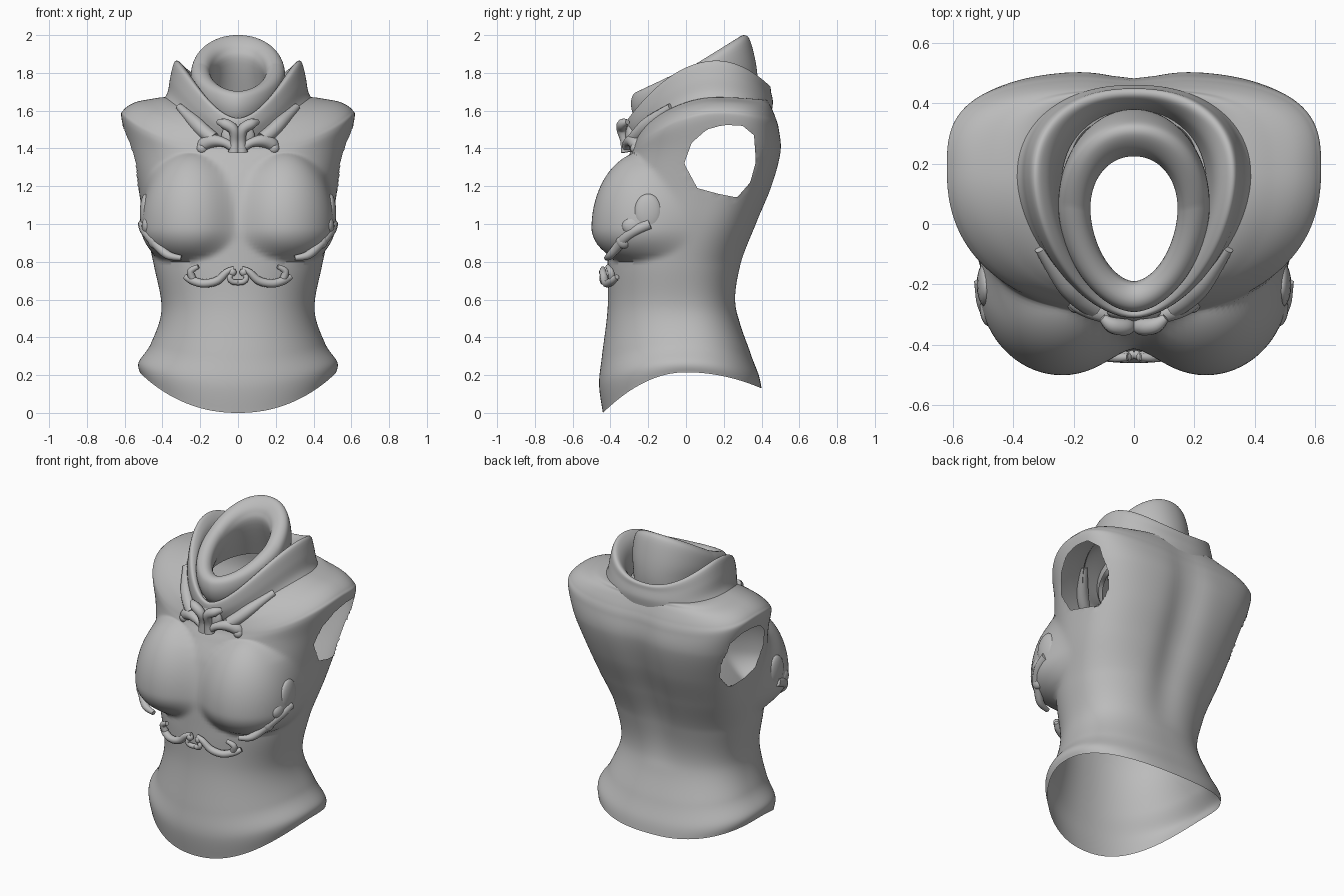
import bpy, bmesh, math
from mathutils import Vector

if "Cube" in bpy.data.objects:
    bpy.data.objects.remove(bpy.data.objects["Cube"])

SEG = 160
grey = bpy.data.materials.new("armour grey")
grey.diffuse_color = (0.5, 0.5, 0.5, 1)
grey.use_nodes = True
grey.node_tree.nodes["Principled BSDF"].inputs["Base Color"].default_value = grey.diffuse_color


def spline(keys, steps):
    """Smoothly interpolate a list of equal-length tuples."""
    rows = []
    for i in range(len(keys) - 1):
        p = [keys[max(0, min(len(keys) - 1, i + k))] for k in (-1, 0, 1, 2)]
        for s in range(steps):
            t = s / steps
            rows.append([b + 0.5 * t * (c - a + t * (2*a - 5*b + 4*c - d + t * (3*(b - c) + d - a)))
                         for a, b, c, d in zip(*p)])
    return rows + [list(keys[-1])]


def finish(name, bm, angle=50):
    me = bpy.data.meshes.new(name)
    bm.to_mesh(me)
    bm.free()
    ob = bpy.data.objects.new(name, me)
    bpy.context.collection.objects.link(ob)
    me.materials.append(grey)
    bpy.ops.object.select_all(action='DESELECT')
    ob.select_set(True)
    bpy.context.view_layer.objects.active = ob
    bpy.ops.object.shade_smooth_by_angle(angle=math.radians(angle))
    return ob


def loft(keys, steps, nf, nb, power, shape=None, square=0):
    """Rings of (half width, front y, back y, front z, side z, back z, centre y)."""
    bm = bmesh.new()
    rings = []
    for w, yf, yb, zf, zs, zb, cy in spline(keys, steps):
        ring = []
        up = square * min(1, max(0, (zs - 0.8) / 0.6))
        for i in range(SEG):
            a = 2 * math.pi * i / SEG
            c, s = math.cos(a), math.sin(a)
            n = nf + 0.25 * up if s < 0 else nb + up
            x = w * math.copysign(abs(c) ** (2 / n), c)
            k = abs(s) ** (2 / n)
            y = cy + (yf - cy if s < 0 else yb - cy) * k
            z = zs + ((zf if s < 0 else zb) - zs) * k ** power
            co = Vector((x, y, z))
            ring.append(bm.verts.new(shape(co, cy) if shape else co))
        rings.append(ring)
    for r, q in zip(rings, rings[1:]):
        for i in range(SEG):
            j = (i + 1) % SEG
            bm.faces.new((r[i], r[j], q[j], q[i]))
    return bm


def chest(co, cy):
    """Push the front out to two rounded chest forms and groove the spine."""
    x, y, z = co
    if y > cy:
        fade = max(0, 1 - ((z - 1.1) / 0.6) ** 2)
        co.y -= 0.035 * fade * math.exp(-(x / 0.11) ** 2)
        return co
    q = 1 - ((z - 0.98) / (0.2 if z < 0.98 else 0.41)) ** 2
    if q <= 0:
        return co
    rx, ry = 0.275 * math.sqrt(q), 0.3 * math.sqrt(q)
    d = Vector((x, y - cy))
    t = d.length
    d.normalize()
    ox, oy = -math.copysign(0.238, x), cy + 0.2
    A = (d.x / rx) ** 2 + (d.y / ry) ** 2
    B = ox * d.x / rx ** 2 + oy * d.y / ry ** 2
    C = (ox / rx) ** 2 + (oy / ry) ** 2 - 1
    D = B * B - A * C
    if D > 0:
        u = (-B + math.sqrt(D)) / A
        k = 0.07 * min(1, q * 2)
        h = max(k - abs(u - t), 0) / k
        t = max(u, t) + h * h * k / 4
    return Vector((d.x * t, cy + d.y * t, z))


# Torso shell from the hip hem to the neck root
torso = loft([
    (.52, -.44, .40, 0, .215, .13, 0),
    (.525, -.46, .385, .15, .27, .20, 0),
    (.46, -.445, .34, .30, .37, .32, 0),
    (.405, -.415, .27, .55, .55, .55, -.03),
    (.445, -.415, .30, .78, .78, .78, -.02),
    (.495, -.41, .38, 1.0, 1.0, 1.0, .05),
    (.53, -.375, .46, 1.2, 1.2, 1.2, .11),
    (.575, -.32, .505, 1.33, 1.39, 1.38, .16),
    (.617, -.295, .495, 1.38, 1.56, 1.50, .18),
    (.605, -.285, .478, 1.41, 1.605, 1.56, .18),
    (.55, -.275, .46, 1.44, 1.642, 1.605, .18),
    (.47, -.265, .445, 1.47, 1.66, 1.635, .17),
    (.36, -.25, .43, 1.50, 1.67, 1.655, .16),
    (.22, -.21, .35, 1.51, 1.63, 1.63, .08)], 12, 2.15, 2.4, 2, chest, 0.7)

# Arm openings: remove the faces inside the outline and fit the rim to it
HC = (.19, 1.34)
outline = [(-.01, 1.32), (.03, 1.43), (.11, 1.5), (.2, 1.525), (.3, 1.52), (.36, 1.47),
           (.37, 1.33), (.34, 1.22), (.27, 1.14), (.17, 1.16), (.06, 1.19)]


def reach(y, z):
    """Ratio of the outline radius to the point radius about the hole centre."""
    py, pz = y - HC[0], z - HC[1]
    for i in range(len(outline)):
        (ay, az), (by, bz) = outline[i - 1], outline[i]
        ay, az, by, bz = ay - HC[0], az - HC[1], by - HC[0], bz - HC[1]
        ca, cb = ay * pz - az * py, by * pz - bz * py
        if ca <= 0 <= cb or cb <= 0 <= ca:
            den = ca - cb
            if abs(den) > 1e-9:
                f = ca / den
                hy, hz = ay + f * (by - ay), az + f * (bz - az)
                if hy * py + hz * pz > 0:
                    return math.hypot(hy, hz) / max(1e-6, math.hypot(py, pz))
    return 0


def in_hole(f):
    c = f.calc_center_median()
    return abs(c.x) > .33 and 1.1 < c.z < 1.56 and reach(c.y, c.z) > 1


bmesh.ops.delete(torso, geom=[f for f in torso.faces if in_hole(f)], context='FACES')
for v in torso.verts:
    if v.is_boundary and abs(v.co.x) > .33 and 1.08 < v.co.z < 1.58:
        k = reach(v.co.y, v.co.z)
        if 0.6 < k < 1.6:
            v.co.y = HC[0] + (v.co.y - HC[0]) * k
            v.co.z = HC[1] + (v.co.z - HC[1]) * k
finish("torso_shell", torso)

# Flared outer collar
finish("outer_collar", loft([
    (.40, -.275, .455, 1.43, 1.65, 1.60, .16),
    (.372, -.295, .46, 1.46, 1.70, 1.65, .16),
    (.358, -.31, .45, 1.50, 1.78, 1.70, .16),
    (.335, -.31, .445, 1.55, 1.86, 1.73, .16),
    (.30, -.295, .42, 1.56, 1.85, 1.73, .16),
    (.265, -.275, .39, 1.54, 1.79, 1.68, .14),
    (.24, -.25, .37, 1.48, 1.65, 1.62, .12)], 5, 1.8, 2.25, 2))

# Tilted inner neck ring with a thick rolled rim
finish("neck_ring", loft([
    (.23, -.22, .37, 1.50, 1.60, 1.62, .06),
    (.235, -.27, .38, 1.56, 1.68, 1.74, .06),
    (.25, -.29, .37, 1.62, 1.76, 1.85, .06),
    (.243, -.285, .34, 1.675, 1.82, 1.97, .06),
    (.21, -.26, .31, 1.70, 1.85, 2.0, .06),
    (.17, -.225, .27, 1.70, 1.84, 1.98, .05),
    (.147, -.195, .235, 1.675, 1.80, 1.93, .05),
    (.15, -.19, .23, 1.60, 1.72, 1.85, .05),
    (.20, -.21, .32, 1.50, 1.60, 1.62, .05)], 5, 1.8, 2.1, 1))


def tube(bm, pts, sides=10):
    """Tapered tube along (x, y, z, radius) points."""
    rows = spline(pts, 6)
    rings = []
    for i, (x, y, z, r) in enumerate(rows):
        a, b = rows[max(0, i - 1)], rows[min(len(rows) - 1, i + 1)]
        t = (Vector(b[:3]) - Vector(a[:3])).normalized()
        u = t.cross(Vector((0, 1, 0.05))).normalized()
        v = t.cross(u)
        rings.append([bm.verts.new(Vector((x, y, z)) + r * (u * math.cos(k) + v * math.sin(k)))
                      for k in (2 * math.pi * j / sides for j in range(sides))])
    for p, q in zip(rings, rings[1:]):
        for j in range(sides):
            m = (j + 1) % sides
            bm.faces.new((p[j], p[m], q[m], q[j]))
    bm.faces.new(rings[0])
    bm.faces.new(rings[-1])


def blob(bm, centre, radii):
    got = bmesh.ops.create_uvsphere(bm, u_segments=20, v_segments=12, radius=1)
    for v in got['verts']:
        v.co = Vector(centre) + Vector([a * b for a, b in zip(v.co, radii)])


def ornament(name, tubes, blobs=()):
    """Build scrollwork on the right and mirror it to the left."""
    bm = bmesh.new()
    for t in tubes:
        tube(bm, t)
    for b in blobs:
        blob(bm, *b)
    dup = bmesh.ops.duplicate(bm, geom=bm.verts[:] + bm.edges[:] + bm.faces[:])
    for g in dup['geom']:
        if isinstance(g, bmesh.types.BMVert):
            g.co.x *= -1
    bmesh.ops.recalc_face_normals(bm, faces=bm.faces[:])
    finish(name, bm)


# Clasp on the throat: stem, arms, curled ends and wings along the collar
ornament("throat_clasp", [
    [(.02, -.315, 1.38, .032), (.018, -.325, 1.44, .024), (.025, -.34, 1.50, .028),
     (.07, -.335, 1.53, .028), (.105, -.31, 1.54, .014)],
    [(.02, -.315, 1.40, .025), (.07, -.31, 1.43, .024), (.13, -.285, 1.44, .034),
     (.18, -.26, 1.42, .036), (.20, -.26, 1.385, .022)],
    [(.13, -.275, 1.45, .036), (.18, -.24, 1.49, .038), (.23, -.19, 1.54, .036), (.31, -.08, 1.62, .02)]],
    [((.19, -.265, 1.40), (.03, .03, .03)), ((0, -.29, 1.46), (.09, .035, .08))])

# Scroll under the chest
ornament("chest_scroll", [
    [(.025, -.44, .74, .012), (.045, -.445, .715, .014), (.03, -.44, .695, .015), (.0, -.43, .69, .015)],
    [(.02, -.44, .765, .012), (.06, -.44, .745, .018), (.11, -.43, .70, .022), (.18, -.415, .685, .022),
     (.24, -.39, .70, .022), (.28, -.365, .72, .014)],
    [(.24, -.39, .71, .02), (.25, -.40, .75, .018), (.21, -.415, .775, .012)]],
    [((.03, -.44, .745), (.022, .02, .022))])

# Leaf trim on the outer side of the chest
ornament("side_leaf", [
    [(.30, -.42, .82, .014), (.37, -.40, .835, .022), (.42, -.36, .88, .026), (.46, -.32, .93, .03),
     (.49, -.26, .97, .03), (.50, -.19, 1.0, .03)]],
    [((.49, -.20, 1.06), (.03, .075, .10)), ((.475, -.28, .99), (.035, .06, .05)),
     ((.445, -.33, .91), (.03, .04, .04))])
